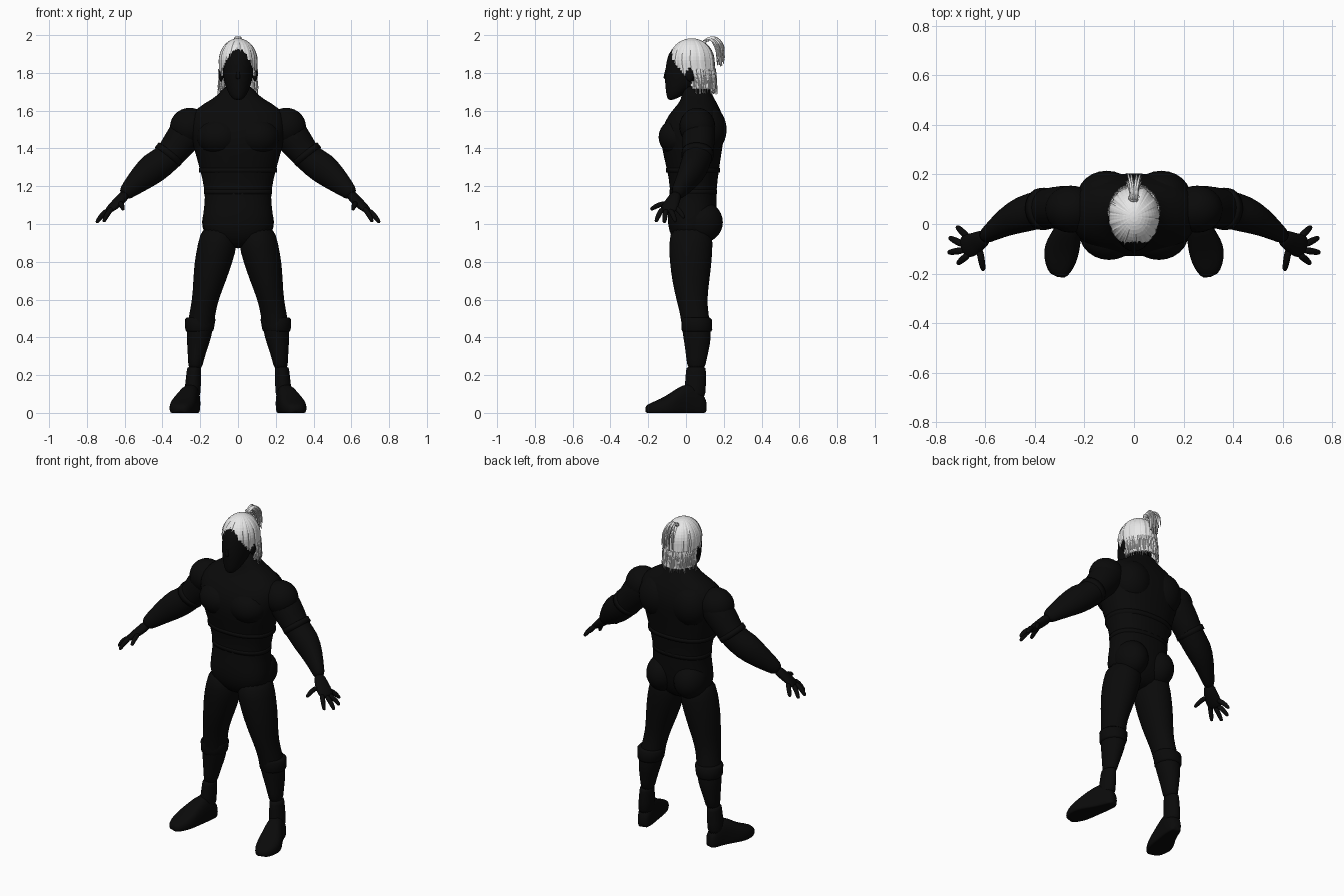
import bpy, bmesh, math, random
from mathutils import Vector

random.seed(4)
if "Cube" in bpy.data.objects:
    bpy.data.objects.remove(bpy.data.objects["Cube"], do_unlink=True)


def material(name, value):
    mat = bpy.data.materials.new(name)
    mat.use_nodes = True
    colour = (value, value, value, 1)
    mat.diffuse_color = colour
    node = mat.node_tree.nodes["Principled BSDF"]
    node.inputs["Base Color"].default_value = colour
    node.inputs["Roughness"].default_value = 0.8
    return mat


BLACK = material("black", 0.003)
WHITE = material("white", 0.8)
UP = Vector((0, 0, 1))


def add_object(name, data, mat, mirror=False):
    obj = bpy.data.objects.new(name, data)
    bpy.context.collection.objects.link(obj)
    data.materials.append(mat)
    if mirror:
        obj.modifiers.new("Mirror", "MIRROR")
    return obj


def superellipse(angle, power):
    c, s = math.cos(angle), math.sin(angle)
    return (math.copysign(abs(c) ** (2 / power), c),
            math.copysign(abs(s) ** (2 / power), s))


def loft(name, rings, direction=None, sides=20, power=2, mirror=False, smooth=True):
    """Skin rings (x, y, z, half width, half depth) standing across a direction or path."""
    bm = bmesh.new()
    centres = [Vector(r[:3]) for r in rings]
    loops = []
    for i, (x, y, z, a, b) in enumerate(rings):
        along = direction or centres[min(i + 1, len(rings) - 1)] - centres[max(i - 1, 0)]
        if abs(along.normalized().z) > 0.99:
            side, other = Vector((1, 0, 0)), Vector((0, 1, 0))
        else:
            side = along.cross(UP).normalized()
            other = side.cross(along).normalized()
        loop = []
        for k in range(sides):
            u, v = superellipse(math.tau * k / sides, power)
            p = centres[i] + side * (a * u) + other * (b * v)
            p.z = max(p.z, 0)
            loop.append(bm.verts.new(p))
        loops.append(loop)
    for low, high in zip(loops, loops[1:]):
        for k in range(sides):
            n = (k + 1) % sides
            bm.faces.new((low[k], low[n], high[n], high[k]))
    bm.faces.new(loops[0])
    bm.faces.new(loops[-1])
    bmesh.ops.recalc_face_normals(bm, faces=bm.faces)
    mesh = bpy.data.meshes.new(name)
    bm.to_mesh(mesh)
    bm.free()
    mesh.shade_smooth()
    obj = add_object(name, mesh, BLACK, mirror)
    if smooth:
        obj.modifiers.new("Subdivision", "SUBSURF").render_levels = 1
    return obj


def mound(name, centre, radii):
    """Mirrored ellipsoid for a muscle or similar rounded form."""
    bm = bmesh.new()
    bmesh.ops.create_uvsphere(bm, u_segments=24, v_segments=14, radius=1)
    bmesh.ops.scale(bm, vec=radii, verts=bm.verts)
    bmesh.ops.translate(bm, vec=centre, verts=bm.verts)
    mesh = bpy.data.meshes.new(name)
    bm.to_mesh(mesh)
    bm.free()
    mesh.shade_smooth()
    return add_object(name, mesh, BLACK, True)


def strands(name, paths, thickness):
    """Tapered locks of hair as one curve object."""
    curve = bpy.data.curves.new(name, "CURVE")
    curve.dimensions = "3D"
    curve.bevel_depth = thickness
    curve.bevel_resolution = 1
    curve.resolution_u = 4
    curve.use_fill_caps = True
    for path in paths:
        spline = curve.splines.new("BEZIER")
        spline.bezier_points.add(len(path) - 1)
        for i, (point, co) in enumerate(zip(spline.bezier_points, path)):
            point.co = co
            point.handle_left_type = point.handle_right_type = "AUTO"
            point.radius = 1 - 0.75 * i / (len(path) - 1)
    return add_object(name, curve, WHITE)


# Torso and neck
loft("torso", [(0, .03, .87, .05, .06), (0, .03, .93, .17, .11), (0, .03, 1, .195, .13),
               (0, .035, 1.1, .177, .13), (0, .04, 1.18, .175, .12), (0, .037, 1.3, .205, .14),
               (0, .03, 1.42, .24, .165), (0, .04, 1.5, .26, .17), (0, .05, 1.58, .26, .145),
               (0, .065, 1.64, .18, .1), (0, .06, 1.68, .1, .08), (0, .05, 1.74, .075, .07)],
     UP, 28, 2.3)
mound("chest_muscle", (.1, -.04, 1.46), (.12, .105, .1))
mound("shoulder_blade", (.11, .11, 1.5), (.12, .105, .13))
mound("buttock", (.095, .085, 1.01), (.095, .11, .11))
mound("shoulder", (.255, .06, 1.515), (.105, .095, .1))
for name, z, width in (("waist_band", 1.17, .181), ("rib_band", 1.285, .207)):
    loft(name, [(0, .038, z + dz, width, width * .69) for dz in (-.012, .012)],
         UP, 28, 2.3, smooth=False)

# Head with pointed chin, nose and ears
loft("head", [(0, -.082, 1.655, .02, .012), (0, -.06, 1.68, .045, .045),
              (0, -.025, 1.73, .068, .085), (0, 0, 1.78, .08, .115), (0, .01, 1.84, .086, .118),
              (0, .015, 1.9, .085, .112), (0, .025, 1.95, .065, .085)], UP)
loft("nose", [(0, -.105, 1.765, .016, .02), (0, -.1, 1.79, .012, .016),
              (0, -.095, 1.84, .007, .012)], UP, 10)
mound("ear", (.09, .02, 1.79), (.014, .022, .035))

# Arms, elbow bands and hands
loft("arm", [(.2, .07, 1.56, .07, .07), (.25, .07, 1.51, .09, .1), (.33, .065, 1.405, .086, .086),
             (.375, .06, 1.345, .076, .074), (.445, .042, 1.3, .077, .088),
             (.515, .01, 1.24, .058, .07), (.575, -.032, 1.185, .038, .05),
             (.61, -.055, 1.15, .03, .036)], mirror=True)
loft("elbow_band", [(.355, .062, 1.38, .085, .083), (.375, .06, 1.355, .085, .083)],
     mirror=True, smooth=False)
loft("palm", [(.59, -.045, 1.165, .028, .03), (.63, -.072, 1.12, .042, .026),
              (.67, -.09, 1.085, .05, .02), (.695, -.098, 1.062, .04, .013)], mirror=True)
fingers = {"thumb": ((.625, -.095, 1.11), (.608, -.188, 1.075)),
           "index_finger": ((.665, -.12, 1.085), (.712, -.16, 1.01)),
           "middle_finger": ((.685, -.105, 1.075), (.75, -.115, 1.005)),
           "ring_finger": ((.685, -.085, 1.075), (.745, -.055, 1.01)),
           "little_finger": ((.665, -.06, 1.09), (.715, -.01, 1.03))}
for name, (root, tip) in fingers.items():
    root, tip = Vector(root), Vector(tip)
    rings = []
    for t, r in ((0, .015), (.5, .015), (.9, .012), (1, .007)):
        bend = UP * .012 * math.sin(math.pi * t)
        rings.append((*(root.lerp(tip, t) + bend), r, r))
    loft(name, rings, sides=10, mirror=True)

# Legs with knee cuffs, boots and feet
loft("leg", [(.1, .03, 1, .09, .11), (.108, .025, .89, .107, .118), (.13, .025, .8, .102, .112),
             (.15, .025, .7, .088, .1), (.173, .03, .6, .07, .082), (.19, .045, .52, .07, .075),
             (.203, .058, .43, .07, .078), (.212, .06, .36, .058, .068),
             (.222, .056, .29, .043, .055), (.228, .054, .22, .036, .045)], UP, mirror=True)
loft("knee_cuff", [(.198, .053, .505, .074, .074), (.2, .056, .495, .081, .081),
                   (.204, .058, .44, .075, .081), (.205, .058, .43, .069, .075)],
     UP, mirror=True, smooth=False)
loft("boot", [(.232, .053, .245, .036, .05), (.233, .053, .235, .038, .053),
              (.238, .05, .15, .042, .056), (.245, .045, .06, .047, .06)], UP, mirror=True)
toe_direction = Vector((.3, -1, 0))
loft("foot", [(.228, .107, .03, .025, .04), (.235, .085, .04, .038, .06),
              (.243, .04, .06, .046, .1), (.262, -.02, .05, .054, .1),
              (.285, -.08, .035, .07, .07), (.298, -.13, .025, .072, .05),
              (.306, -.18, .02, .055, .035), (.31, -.215, .015, .03, .022)],
     toe_direction, power=2.6, mirror=True)

# Hair cap: grooved dome, open over the face and around the ears
COLUMNS, ROWS = 96, 22
TOP, BROW, NAPE = 1.983, 1.86, 1.715
groove = [1 + random.uniform(-.025, .02) for _ in range(COLUMNS)]
bm = bmesh.new()
grid = []
for r in range(ROWS):
    t = r / (ROWS - 1)
    if t < .5:
        turn = .03 + t * 2 * (math.pi / 2 - .03)
        z, size, lean = BROW + (TOP - BROW) * math.cos(turn), math.sin(turn), 0
    else:
        lean = (t - .5) * 2
        z, size = BROW + (NAPE - BROW) * lean, 1 - .06 * lean
    row = []
    for c in range(COLUMNS):
        a = math.tau * c / COLUMNS
        s = size * groove[c]
        row.append(bm.verts.new((.103 * s * math.sin(a),
                                 .03 + .02 * lean + .122 * s * math.cos(a), z)))
    grid.append(row)
for upper, lower in zip(grid, grid[1:]):
    for c in range(COLUMNS):
        n = (c + 1) % COLUMNS
        quad = (upper[c], lower[c], lower[n], upper[n])
        y, z = (sum(v.co[i] for v in quad) / 4 for i in (1, 2))
        over_face = z < 1.895 and y < -.09 + (1.9 - z) * .7
        over_ear = math.hypot(y - .02, (z - 1.785) * .7) < .026
        if not over_face and not over_ear:
            bm.faces.new(quad)
bm.faces.new(list(grid[0]))
bmesh.ops.delete(bm, geom=[v for v in bm.verts if not v.link_faces], context="VERTS")
bmesh.ops.recalc_face_normals(bm, faces=bm.faces)
mesh = bpy.data.meshes.new("hair_cap")
bm.to_mesh(mesh)
bm.free()
cap = add_object("hair_cap", mesh, WHITE)
cap.modifiers.new("Solidify", "SOLIDIFY").thickness = .01

# Loose locks around the sides and nape
locks = []
for i in range(70):
    a = random.uniform(-1.6, 1.6)
    flare = random.uniform(.97, 1.1)
    end = random.uniform(1.685, 1.73)
    sx, cy = math.sin(a), math.cos(a)
    locks.append([(.098 * sx, .04 + .112 * cy, 1.82), (.1 * sx, .047 + .113 * cy, 1.765),
                  (.098 * sx * flare, .045 + .11 * cy * flare, end)])
strands("hair_locks", locks, .007)

# Tied tail of hair at the crown
tail = []
for i in range(30):
    x, back = random.uniform(-.03, .03), random.uniform(-.025, .015)
    tail.append([(x * .3, .09, 1.955), (x * .4, .13 + back * .4, 1.985 + back * .2),
                 (x * .8, .175 + back, 1.955 + back * .4),
                 (x * 1.1, .19 + back, random.uniform(1.83, 1.88))])
strands("hair_tail", tail, .009)
strands("hair_tie", [[(.018 * math.cos(k), .105 + .012 * math.sin(k), 1.972)
                      for k in range(7)]], .008)
